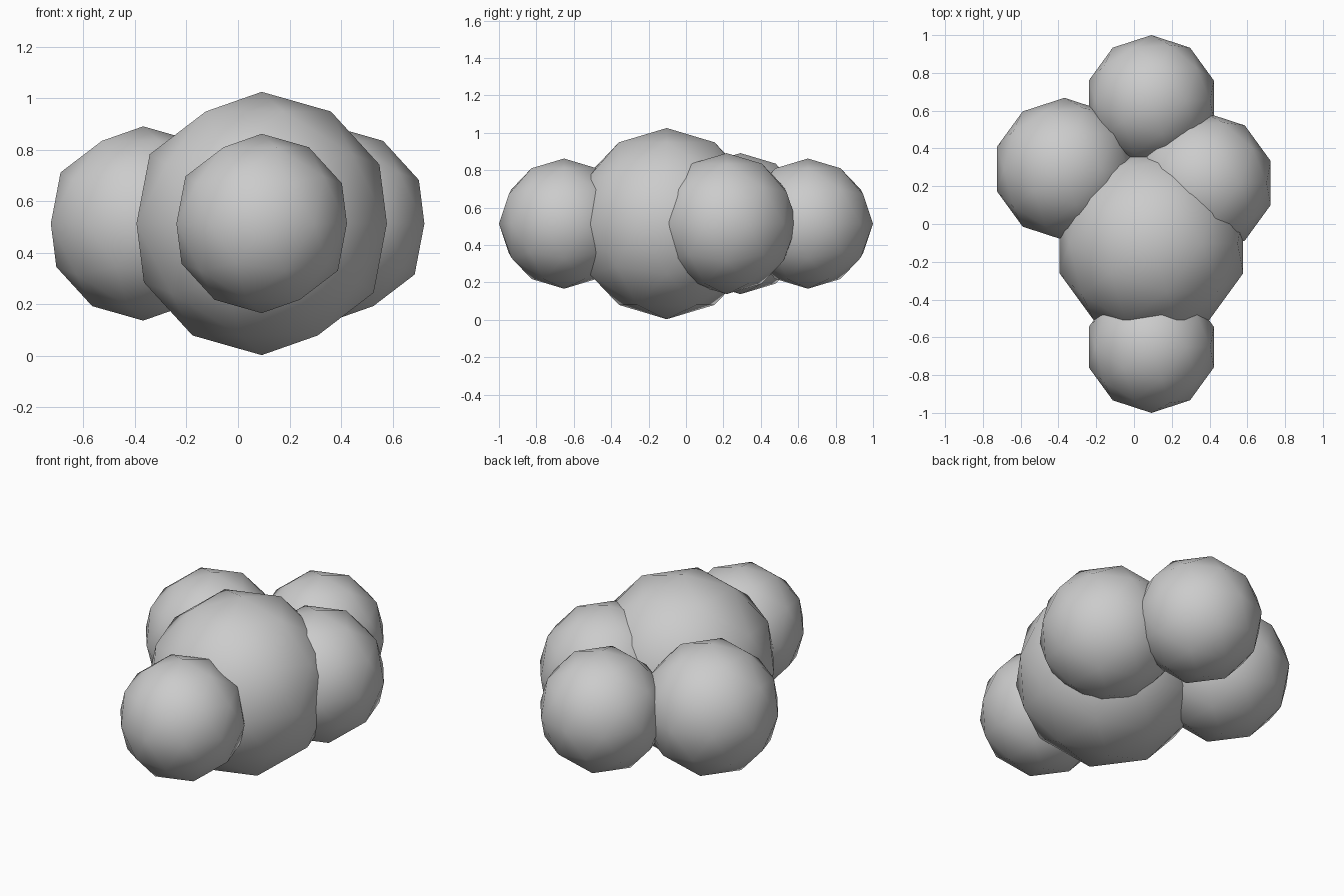
import bpy

if "Cube" in bpy.data.objects:
    bpy.data.objects.remove(bpy.data.objects["Cube"])


def ball(name, x, y, r):
    """Low-poly ball with smooth shading, centred at the common height."""
    bpy.ops.mesh.primitive_ico_sphere_add(subdivisions=2, radius=r, location=(x, y, 0.514))
    ob = bpy.context.object
    ob.name = name
    bpy.ops.object.shade_smooth()
    return ob


# Large central ball
ball("main_ball", 0.092, -0.103, 0.511)

# Small balls at the front and back ends
for name, y in (("front_ball", -0.652), ("back_ball", 0.652)):
    ball(name, 0.092, y, 0.348)

# Medium balls at the sides
ball("left_ball", -0.368, 0.291, 0.377)
ball("right_ball", 0.365, 0.217, 0.377)
